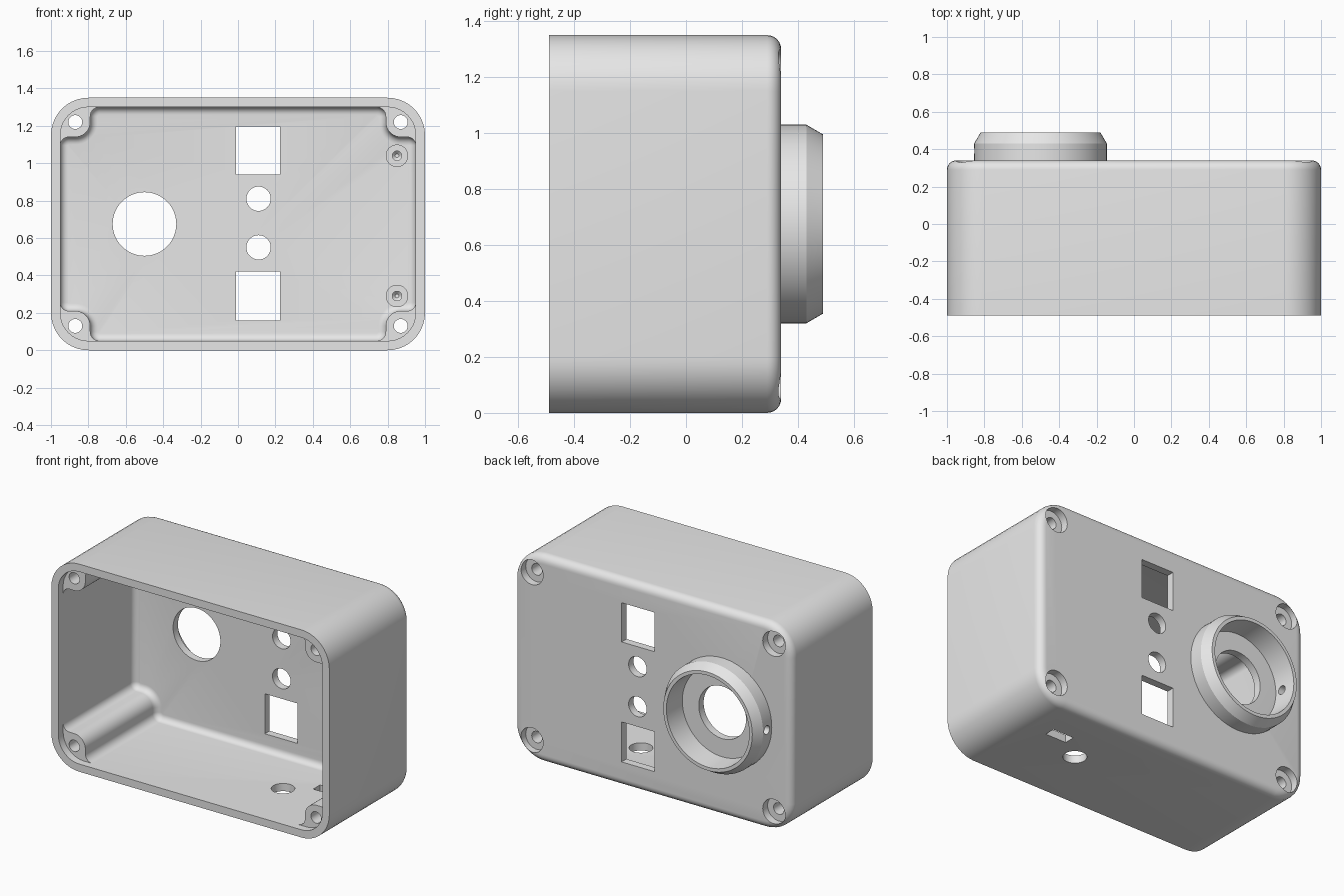
import bpy, bmesh
from math import pi, sin, cos, tan, radians
from mathutils import Matrix, Vector

cube = bpy.data.objects.get("Cube")
if cube:
    bpy.data.objects.remove(cube, do_unlink=True)

MID = 0.675                      # height of the case centre
FRONT, BACK, FLOOR, LEDGE = -0.49, 0.34, 0.29, -0.44

grey = bpy.data.materials.new("plain grey")
grey.use_nodes = True
grey.diffuse_color = (0.8, 0.8, 0.8, 1)
grey.node_tree.nodes["Principled BSDF"].inputs["Base Color"].default_value = (0.8, 0.8, 0.8, 1)


def rounded(corners, steps=10):
    """Round each (x, z, radius) corner of a right-angled outline."""
    out = []
    for i, (x, z, r) in enumerate(corners):
        p = Vector((x, z))
        a = (Vector(corners[i - 1][:2]) - p).normalized()
        b = (Vector(corners[(i + 1) % len(corners)][:2]) - p).normalized()
        centre = p + (a + b) * r
        for k in range(steps + 1):
            t = pi / 2 * k / steps
            out.append(centre - b * r * cos(t) - a * r * sin(t))
    return out


def rect(hx, hz, r):
    return rounded([(hx, hz, r), (-hx, hz, r), (-hx, -hz, r), (hx, -hz, r)])


def box(x0, x1, z0, z1):
    return [(x0, z0), (x1, z0), (x1, z1), (x0, z1)]


def circle(x, z, r, n=48):
    return [(x + r * cos(2 * pi * k / n), z + r * sin(2 * pi * k / n)) for k in range(n)]


def finish(name, bm):
    bmesh.ops.recalc_face_normals(bm, faces=bm.faces)
    me = bpy.data.meshes.new(name)
    bm.to_mesh(me)
    bm.free()
    me.materials.append(grey)
    ob = bpy.data.objects.new(name, me)
    bpy.context.collection.objects.link(ob)
    return ob


def prism(name, outline, y0, y1, bevel=0, matrix=None):
    """Extrude an x-z outline along y, rounding the far rim if asked."""
    bm = bmesh.new()
    face = bm.faces.new([bm.verts.new((p[0], y0, p[1])) for p in outline])
    ext = bmesh.ops.extrude_face_region(bm, geom=[face])["geom"]
    bmesh.ops.translate(bm, vec=(0, y1 - y0, 0),
                        verts=[g for g in ext if isinstance(g, bmesh.types.BMVert)])
    if bevel:
        bmesh.ops.recalc_face_normals(bm, faces=bm.faces)
        rim = [e for e in bm.edges if all(abs(v.co.y - y1) < 1e-5 for v in e.verts)]
        bmesh.ops.bevel(bm, geom=rim, offset=bevel, segments=6, profile=0.5, affect='EDGES')
    if matrix:
        bm.transform(matrix)
    return finish(name, bm)


def lathe(name, x, z, profile, n=96):
    """Turn a closed (radius, y) profile about a y-parallel axis."""
    bm = bmesh.new()
    rings = [[bm.verts.new((x + r * cos(2 * pi * k / n), y, z + r * sin(2 * pi * k / n)))
              for k in range(n)] for r, y in profile]
    for i, ring in enumerate(rings):
        prev = rings[i - 1]
        for k in range(n):
            j = (k + 1) % n
            bm.faces.new((prev[k], prev[j], ring[j], ring[k]))
    return finish(name, bm)


def cut(target, cutters):
    """Subtract the cutters for good and remove them."""
    for c in cutters:
        m = target.modifiers.new(c.name, 'BOOLEAN')
        m.operation, m.solver, m.object = 'DIFFERENCE', 'EXACT', c
    deps = bpy.context.evaluated_depsgraph_get()
    mesh = bpy.data.meshes.new_from_object(target.evaluated_get(deps))
    target.modifiers.clear()
    target.data = mesh
    for c in cutters:
        bpy.data.objects.remove(c, do_unlink=True)


def smooth(ob):
    bpy.ops.object.select_all(action='DESELECT')
    ob.select_set(True)
    bpy.context.view_layer.objects.active = ob
    bpy.ops.object.shade_smooth_by_angle(angle=radians(30))


# Case shell with rounded back rim
lift = Matrix.Translation((0, 0, MID))
case = prism("case", rect(1, MID, 0.2), FRONT, BACK, 0.05, lift)

# Cavity outline: a rectangle with a notch left for each corner post
notched = []
for sx, sz in ((1, 1), (-1, 1), (-1, -1), (1, -1)):
    corner = [(0.95, 0.465, 0.045), (0.79, 0.465, 0.08), (0.79, 0.625, 0.05)]
    corner = [(x * sx, z * sz, r) for x, z, r in corner]
    notched += corner if sx * sz > 0 else corner[::-1]

cutters = [
    prism("cut_lid_ledge", rect(0.95, 0.625, 0.15), FRONT - 0.1, LEDGE, 0, lift),
    prism("cut_cavity", rounded(notched), FRONT - 0.1, FLOOR, 0.04, lift),
    prism("cut_lens_hole", circle(-0.5, MID, 0.17, 72), 0.1, 0.6),
]
# Two square windows and two round holes in the back wall
for z0, z1 in ((0.16, 0.42), (0.94, 1.195)):
    cutters.append(prism("cut_window", box(-0.01, 0.225, z0, z1), 0.1, 0.6))
for z in (0.55, 0.81):
    cutters.append(prism("cut_round_hole", circle(0.11, z, 0.065), 0.1, 0.6))
# Screw holes through the posts, with counterbores at the back
for x in (-0.87, 0.87):
    for z in (0.13, 1.22):
        cutters.append(prism("cut_screw", circle(x, z, 0.037, 32), -0.7, 0.6))
        cutters.append(prism("cut_counterbore", circle(x, z, 0.08), FLOOR, 0.6))
# Cable hole and slot in the underside
down = Matrix.Rotation(pi / 2, 4, 'X')     # x-z outline becomes x-y
cutters.append(prism("cut_cable_hole", circle(0.38, 0.08, 0.07), -0.1, 0.1, 0,
                     Matrix.Rotation(-pi / 2, 4, 'X') @ Matrix.Scale(-1, 4, (0, 0, 1))
                     @ Matrix.Scale(-1, 4, (0, 0, 1))))
cutters[-1].data.transform(Matrix.Identity(4))
cutters.append(prism("cut_slot", box(0.53, 0.68, -0.085, -0.015), -0.1, 0.1, 0, down))
for c in cutters[-2:]:
    # Place each underside cutter at its depth behind the front
    ys = [v.co.y for v in c.data.vertices]
    goal = -0.08 if "cable" in c.name else 0.05
    c.data.transform(Matrix.Translation((0, goal - (min(ys) + max(ys)) / 2, 0)))
cut(case, cutters)
smooth(case)

# Chamfered lens collar with a set-screw hole in its side
collar = lathe("lens_collar", -0.5, MID, [(0.355, 0.335), (0.355, 0.43), (0.32, 0.49),
                                          (0.298, 0.49), (0.288, 0.335)])
side = Matrix.Rotation(pi / 2, 4, 'Z')
cut(collar, [prism("cut_set_screw", circle(0.39, MID, 0.028, 24), 0.7, 1.0, 0, side)])
smooth(collar)

# Standoffs with blind pilot holes on the inner back wall
for z in (0.29, 1.04):
    smooth(lathe("standoff", 0.85, z, [(0.06, FLOOR + 0.005), (0.06, 0.21), (0.025, 0.21),
                                       (0.025, 0.27), (0.01, 0.285), (0.01, FLOOR + 0.005)], 40))
